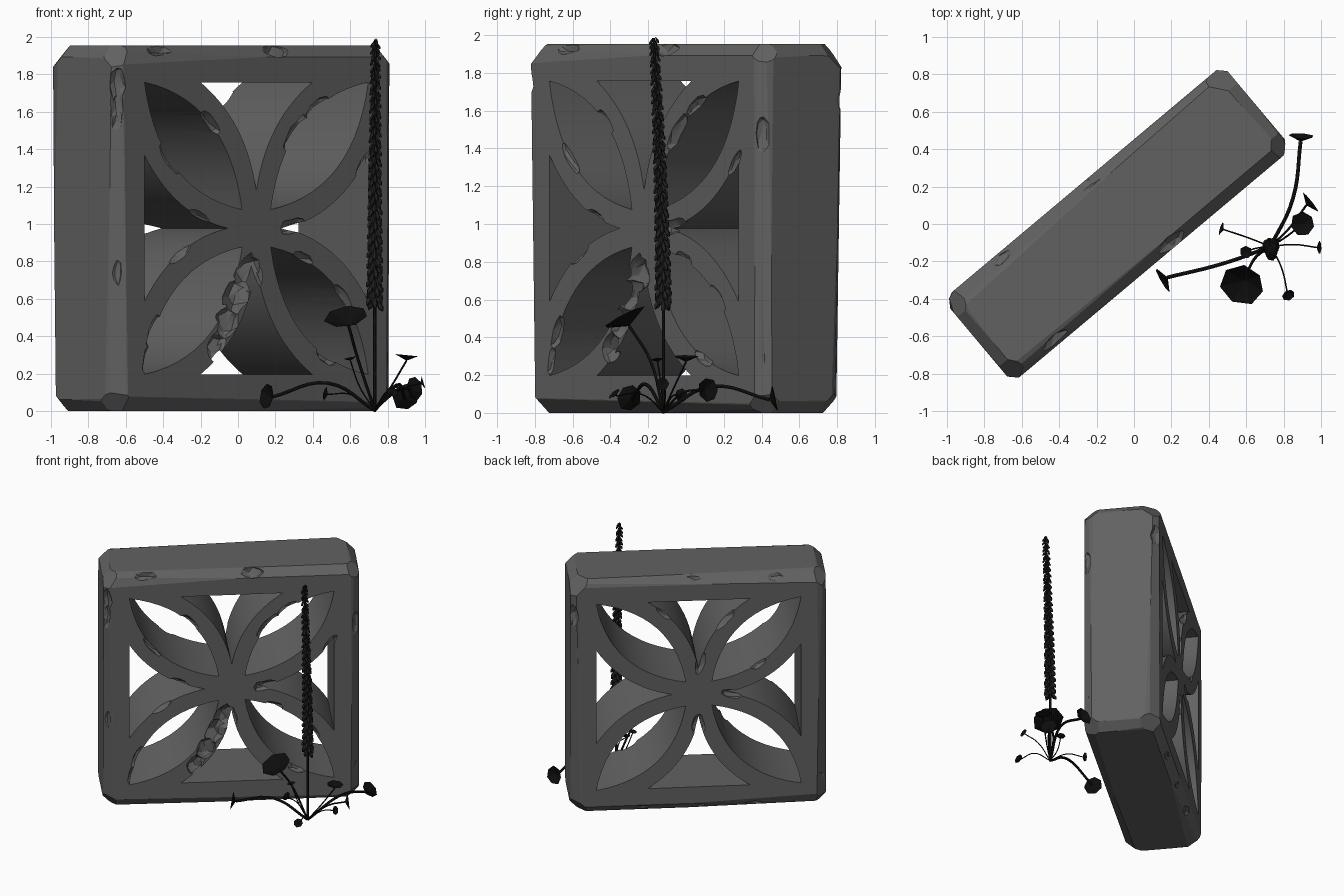
import bpy, bmesh, math, random
from math import sin, cos, pi, radians
from mathutils import Vector, Matrix

if "Cube" in bpy.data.objects:
    bpy.data.objects.remove(bpy.data.objects["Cube"])

random.seed(7)
W, D, H = 0.975, 0.29, 0.977           # block half sizes
PLACE = Matrix.Translation((-0.088, 0, H)) @ Matrix.Rotation(radians(40), 4, 'Z')


def add_mesh(name, bm, matrix=None):
    me = bpy.data.meshes.new(name)
    bmesh.ops.recalc_face_normals(bm, faces=bm.faces)
    bm.to_mesh(me)
    bm.free()
    ob = bpy.data.objects.new(name, me)
    bpy.context.collection.objects.link(ob)
    if matrix:
        ob.matrix_world = matrix
    return ob


def material(name, v):
    m = bpy.data.materials.new(name)
    m.diffuse_color = (v, v, v, 1)
    m.use_nodes = True
    m.node_tree.nodes["Principled BSDF"].inputs["Base Color"].default_value = m.diffuse_color
    return m


def slice_off(bm, point, normal):
    bmesh.ops.bisect_plane(bm, geom=bm.verts[:] + bm.edges[:] + bm.faces[:], dist=1e-5,
                           plane_co=point, plane_no=normal, clear_outer=True)
    bmesh.ops.holes_fill(bm, edges=bm.edges[:], sides=0)


def arc(a, b, bulge, n=14):
    # points from a to b, bowed to the left by bulge
    a, b = Vector(a), Vector(b)
    d = b - a
    side = Vector((-d.y, d.x)).normalized()
    return [a + d * i / n + side * bulge * (1 - (2 * i / n - 1) ** 2) for i in range(n)]


# block body: box worn down by slightly tilted cuts along every edge and corner
bm = bmesh.new()
bmesh.ops.create_cube(bm, size=2, matrix=Matrix.Diagonal((W, D, H, 1)))
half = Vector((W, D, H))
for axis in range(3):
    p, q = [i for i in range(3) if i != axis]
    for sp in (-1, 1):
        for sq in (-1, 1):
            for k, a in enumerate((22, 45, 68)):
                n = Vector((0, 0, 0))
                n[p], n[q] = sp * cos(radians(a)), sq * sin(radians(a))
                n[axis] = random.uniform(-0.018, 0.018)
                c = half.copy()
                c[p] *= sp
                c[q] *= sq
                c[axis] = 0
                slice_off(bm, c - n * (0.024, 0.043, 0.024)[k], n.normalized())
for s in [(x, y, z) for x in (-1, 1) for y in (-1, 1) for z in (-1, 1)]:
    n = Vector((s[0], s[1] * 0.8, s[2])).normalized()
    c = Vector((s[0] * W, s[1] * D, s[2] * H))
    slice_off(bm, c - n * random.uniform(0.08, 0.11), n)
block = add_mesh("breeze_block", bm, PLACE)

# flower-shaped openings: a leaf and a curved triangle, repeated four times
leaf = arc((0.10, 0.10), (0.78, 0.78), 0.17) + arc((0.78, 0.78), (0.10, 0.10), 0.17)
tri = arc((0.78, -0.39), (0.78, 0.39), 0, 2) + arc((0.78, 0.39), (0.20, 0), 0.075) \
    + arc((0.20, 0), (0.78, -0.39), 0.075)
outlines = []
bm = bmesh.new()
for k in range(4):
    r = Matrix.Rotation(k * pi / 2, 2)
    for shape in (leaf, tri):
        pts = [r @ v for v in shape]
        outlines.append(pts)
        f = bm.faces.new([bm.verts.new((v.x, -1, v.y)) for v in pts])
        new = bmesh.ops.extrude_face_region(bm, geom=[f])["geom"]
        bmesh.ops.translate(bm, vec=(0, 2, 0), verts=[g for g in new if isinstance(g, bmesh.types.BMVert)])
openings = add_mesh("opening_cutter", bm, PLACE)

# chips: rough pebbles stretched along the edges
bm = bmesh.new()


def chip(co, along, size, stretch):
    rot = Vector(along).to_track_quat('X', 'Z').to_matrix().to_4x4()
    m = Matrix.Translation(co) @ rot @ Matrix.Diagonal((size * stretch, size, size, 1))
    for v in bmesh.ops.create_icosphere(bm, subdivisions=2, radius=1, matrix=m)["verts"]:
        v.co += Vector([random.uniform(-0.16, 0.16) * size for _ in range(3)])


for pts in outlines:
    for _ in range(3):
        i = random.randrange(2, len(pts) - 2)
        t = pts[i + 1] - pts[i - 1]
        y = random.choice((-D, -D, D))
        chip((pts[i].x, y, pts[i].y), (t.x, 0, t.y), random.uniform(0.025, 0.042), random.uniform(2, 3.2))
for _ in range(16):
    sx, sy = random.choice((-1, 1)), random.choice((-1, 1))
    t, s = random.uniform(-0.8, 0.8), random.uniform(0.035, 0.05)
    if random.random() < 0.5:
        chip((sx * (W - 0.012), sy * (D - 0.012), t), (0, 0, 1), s, 2.2)
    else:
        chip((t, sy * (D - 0.012), sx * (H - 0.012)), (1, 0, 0), s, 2.2)
# large break beside the lower opening
for x, z, s in ((-0.06, -0.24, 0.08), (-0.13, -0.36, 0.08), (-0.2, -0.5, 0.07), (-0.28, -0.63, 0.06)):
    chip((x, -D, z), (0.5, 0, 1), s, 1.4)
chips = add_mesh("chip_cutter", bm, PLACE)

bpy.context.view_layer.update()
for cutter in (openings, chips):
    cutter.hide_render = True
    m = block.modifiers.new("cut", 'BOOLEAN')
    m.operation, m.solver, m.object, m.use_self = 'DIFFERENCE', 'EXACT', cutter, cutter is chips
    with bpy.context.temp_override(object=block, active_object=block, selected_objects=[block]):
        bpy.ops.object.modifier_apply(modifier=m.name)
    bpy.data.objects.remove(cutter)
bpy.context.view_layer.objects.active = block
block.select_set(True)
bpy.ops.object.shade_smooth_by_angle(angle=radians(20))
block.data.materials.append(material("stone", 0.12))

# plant
dark, bud_mat = material("dark_leaf", 0.004), material("dark_bud", 0.015)
BASE = Vector((0.73, -0.12, 0.005))


def stem(name, pts, radius):
    cu = bpy.data.curves.new(name, 'CURVE')
    cu.dimensions, cu.bevel_depth, cu.bevel_resolution, cu.resolution_u = '3D', radius, 1, 6
    cu.use_fill_caps = True
    sp = cu.splines.new('BEZIER')
    sp.bezier_points.add(len(pts) - 1)
    for b, p in zip(sp.bezier_points, pts):
        b.co = p
        b.handle_left_type = b.handle_right_type = 'AUTO'
    cu.materials.append(dark)
    bpy.context.collection.objects.link(bpy.data.objects.new(name, cu))


# basal leaves: (middle of stalk, tip of stalk, facing, radius, stalk radius)
leaves = [((0.48, -0.21, 0.15), (0.18, -0.285, 0.075), (-0.86, -0.5, 0.15), 0.07, 0.01),
          ((0.64, -0.19, 0.28), (0.59, -0.30, 0.46), (-0.15, -0.46, 0.88), 0.12, 0.008),
          ((0.85, 0.14, 0.14), (0.89, 0.44, 0.07), (0.05, 1, 0.2), 0.07, 0.01),
          ((0.81, -0.07, 0.12), (0.90, 0.0, 0.27), (0.1, 0, 1), 0.065, 0.005),
          ((0.84, -0.01, 0.11), (0.92, 0.10, 0.12), (0.78, 0.62, 0.1), 0.065, 0.006),
          ((0.86, -0.11, 0.11), (0.975, -0.125, 0.15), (1, 0, 0.3), 0.036, 0.004),
          ((0.79, -0.24, 0.10), (0.82, -0.37, 0.09), (0.3, -0.6, 0.7), 0.037, 0.004),
          ((0.60, -0.07, 0.09), (0.48, -0.03, 0.09), (-1, 0.3, 0.2), 0.036, 0.004),
          ((0.65, -0.13, 0.13), (0.60, -0.15, 0.27), (-0.2, -0.1, 1), 0.033, 0.004)]
bm = bmesh.new()
for i, (mid, tip, face, r, thick) in enumerate(leaves):
    stem("leaf_stalk_%d" % (i + 1), [BASE, mid, tip], thick)
    rot = Vector(face).to_track_quat('Z', 'Y').to_matrix()
    apex = bm.verts.new(tip)
    rim = []
    for k in range(7):
        a, q = k * 2 * pi / 7, r * random.uniform(0.92, 1.08)
        rim.append(bm.verts.new(Vector(tip) + rot @ Vector((q * cos(a), q * sin(a), 0.45 * r))))
    for k in range(7):
        bm.faces.new((apex, rim[k], rim[(k + 1) % 7]))
add_mesh("basal_leaves", bm).data.materials.append(dark)

# tall flower spike: buds spiral up the stem, drooping outward
top = Vector((0.735, -0.172, 1.985))
core = [BASE, (0.73, -0.12, 0.6), (0.732, -0.13, 1.3), top]
stem("flower_stem", core, 0.009)
bm = bmesh.new()
N = 190
for i in range(N):
    t = i / (N - 1)
    z = 0.60 + 1.39 * t
    lean = -0.05 * max(0, (z - 0.6) / 1.4) ** 1.6
    a, size = i * 2.4, 1 - 0.5 * t
    out = Vector((cos(a), sin(a), 0))
    d = (out * 0.55 + Vector((0, 0, -1.0))).normalized()
    o = Vector((0.73 + 0.004 * t, -0.12 + lean, z)) + out * 0.008
    rot = d.to_track_quat('Z', 'Y').to_matrix()
    rings = []
    for r, h in ((0.004, 0), (0.013, 0.03), (0.016, 0.055), (0.004, 0.075)):
        rings.append([bm.verts.new(o + rot @ Vector((r * size * cos(k * pi / 2.5), r * size * sin(k * pi / 2.5), h * size)))
                      for k in range(5)])
    for A, B in zip(rings, rings[1:]):
        for k in range(5):
            bm.faces.new((A[k], A[(k + 1) % 5], B[(k + 1) % 5], B[k]))
    bm.faces.new(rings[0][::-1])
    bm.faces.new(rings[-1])
add_mesh("flower_buds", bm).data.materials.append(bud_mat)
